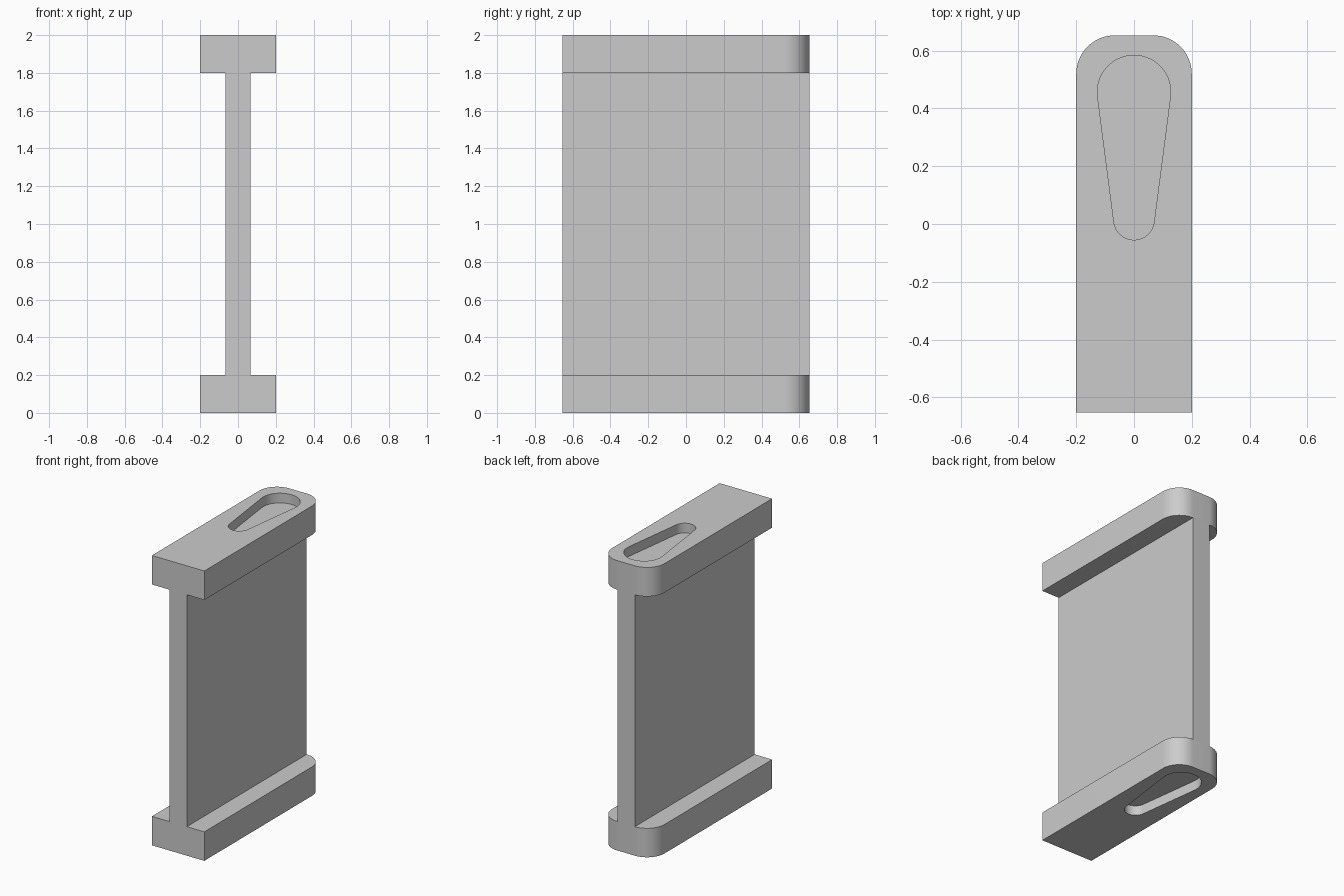
import bpy, bmesh
from math import pi, sin, cos, asin

cube = bpy.data.objects.get("Cube")
if cube:
    bpy.data.objects.remove(cube, do_unlink=True)

HALF_W, HALF_L, HEIGHT = 0.2, 0.653, 2.0
FLANGE, WEB, CORNER, POCKET = 0.2, 0.067, 0.133, 0.067

grey = bpy.data.materials.new("light_grey")
grey.use_nodes = True
grey.diffuse_color = (0.6, 0.6, 0.6, 1)
grey.node_tree.nodes["Principled BSDF"].inputs["Base Color"].default_value = (0.6, 0.6, 0.6, 1)


def arc(cx, cy, r, start, end, steps=16):
    angles = [start + (end - start) * i / steps for i in range(steps + 1)]
    return [(cx + r * cos(a), cy + r * sin(a)) for a in angles]


def prism(name, outline, z0, z1, caps=True):
    """Extrude a counter-clockwise outline between two heights."""
    bm = bmesh.new()
    low = [bm.verts.new((x, y, z0)) for x, y in outline]
    high = [bm.verts.new((x, y, z1)) for x, y in outline]
    n = len(outline)
    for i in range(n):
        j = (i + 1) % n
        bm.faces.new((low[i], low[j], high[j], high[i]))
    if caps:
        bm.faces.new(low[::-1])
        bm.faces.new(high)
    mesh = bpy.data.meshes.new(name)
    bm.to_mesh(mesh)
    bm.free()
    mesh.materials.append(grey)
    obj = bpy.data.objects.new(name, mesh)
    bpy.context.collection.objects.link(obj)
    return obj


# Flange outline: square at the front, rounded corners at the back
cx, cy = HALF_W - CORNER, HALF_L - CORNER
flange_outline = ([(-HALF_W, -HALF_L), (HALF_W, -HALF_L)]
                  + arc(cx, cy, CORNER, 0, pi / 2)
                  + arc(-cx, cy, CORNER, pi / 2, pi))

# Teardrop pocket: two arcs joined by their common tangents
big_y, big_r, small_y, small_r = 0.457, 0.127, 0.015, 0.07
tilt = asin((big_r - small_r) / (big_y - small_y))
pocket_outline = (arc(0, big_y, big_r, -tilt, pi + tilt, 32)
                  + arc(0, small_y, small_r, pi + tilt, 2 * pi - tilt, 24))


def flange(name, z0, pocket_z0, pocket_z1):
    """Flange with a blind teardrop pocket in its outer face."""
    obj = prism(name, flange_outline, z0, z0 + FLANGE)
    cutter = prism(name + "_cutter", pocket_outline, pocket_z0, pocket_z1)
    cutter.hide_render = True
    mod = obj.modifiers.new("pocket", 'BOOLEAN')
    mod.operation, mod.solver, mod.object = 'DIFFERENCE', 'EXACT', cutter
    bpy.ops.object.select_all(action='DESELECT')
    obj.select_set(True)
    bpy.context.view_layer.objects.active = obj
    bpy.ops.object.modifier_apply(modifier=mod.name)
    bpy.data.objects.remove(cutter, do_unlink=True)
    bpy.ops.object.shade_smooth_by_angle(angle=pi / 6)


flange("bottom_flange", 0, -0.1, POCKET)
flange("top_flange", HEIGHT - FLANGE, HEIGHT - POCKET, HEIGHT + 0.1)

# Thin upright web, open where it meets the flanges
prism("web", [(-WEB, -HALF_L), (WEB, -HALF_L), (WEB, HALF_L), (-WEB, HALF_L)],
      FLANGE, HEIGHT - FLANGE, caps=False)
